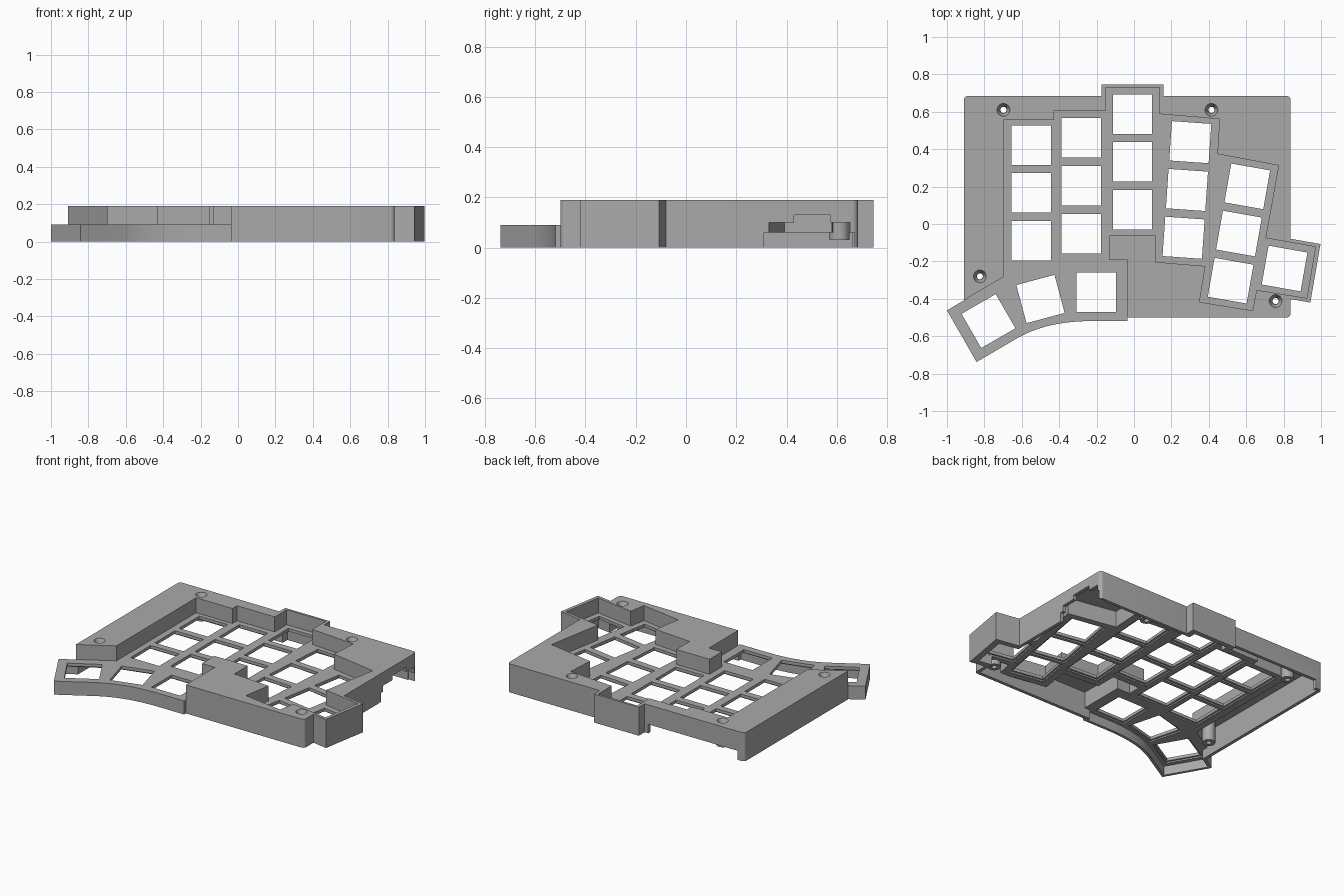
import bpy, bmesh, math
from mathutils import Vector, Matrix

cube = bpy.data.objects.get("Cube")
if cube:
    bpy.data.objects.remove(cube)

TOP, DECK, UNDER, WALL = 0.19, 0.09, 0.06, 0.022

grey = bpy.data.materials.new("plain grey")
grey.use_nodes = True
grey.diffuse_color = (0.4, 0.4, 0.4, 1)
grey.node_tree.nodes["Principled BSDF"].inputs["Base Color"].default_value = (0.4, 0.4, 0.4, 1)


def finish(name, bm):
    bmesh.ops.recalc_face_normals(bm, faces=bm.faces)
    mesh = bpy.data.meshes.new(name)
    bm.to_mesh(mesh)
    bm.free()
    mesh.materials.append(grey)
    ob = bpy.data.objects.new(name, mesh)
    bpy.context.collection.objects.link(ob)
    return ob


def prism(name, pts, z0, z1):
    bm = bmesh.new()
    face = bm.faces.new([bm.verts.new((x, y, z0)) for x, y in pts])
    up = bmesh.ops.extrude_face_region(bm, geom=[face])["geom"]
    bmesh.ops.translate(bm, vec=(0, 0, z1 - z0),
                        verts=[v for v in up if isinstance(v, bmesh.types.BMVert)])
    return finish(name, bm)


def boxes(name, places, size, z0, z1):
    bm = bmesh.new()
    for x, y, turn in places:
        m = (Matrix.Translation((x, y, (z0 + z1) / 2))
             @ Matrix.Rotation(math.radians(turn), 4, 'Z')
             @ Matrix.Diagonal((size, size, z1 - z0, 1)))
        bmesh.ops.create_cube(bm, size=1, matrix=m)
    return finish(name, bm)


def cylinders(name, places, r0, r1, z0, z1):
    bm = bmesh.new()
    for x, y in places:
        bmesh.ops.create_cone(bm, cap_ends=True, segments=32, radius1=r0, radius2=r1,
                              depth=z1 - z0, matrix=Matrix.Translation((x, y, (z0 + z1) / 2)))
    return finish(name, bm)


def rect(x0, x1, y0, y1):
    return [(x0, y0), (x1, y0), (x1, y1), (x0, y1)]


def round_rect(x0, x1, y0, y1, r, steps=5):
    pts = []
    for i, (cx, cy) in enumerate(rect(x0 + r, x1 - r, y0 + r, y1 - r)):
        for k in range(steps + 1):
            a = math.pi + (i + k / steps) * math.pi / 2
            pts.append((cx + r * math.cos(a), cy + r * math.sin(a)))
    return pts


def offset(pts, d):
    """Mitred offset of a polygon, outwards for positive d."""
    p = [Vector(q) for q in pts]
    n = len(p)
    area = sum(p[i - 1].x * p[i].y - p[i].x * p[i - 1].y for i in range(n))
    d = d if area > 0 else -d
    out = []
    for i in range(n):
        a = (p[i] - p[i - 1]).normalized()
        b = (p[(i + 1) % n] - p[i]).normalized()
        na, nb = Vector((a.y, -a.x)), Vector((b.y, -b.x))
        out.append(tuple(p[i] + (na + nb) * d / (1 + na.dot(nb))))
    return out


def combine(target, tool, op):
    mod = target.modifiers.new(op, 'BOOLEAN')
    mod.operation, mod.object, mod.solver = op, tool, 'EXACT'
    bpy.context.view_layer.objects.active = target
    bpy.ops.object.modifier_apply(modifier=mod.name)
    bpy.data.objects.remove(tool)


# Outlines: curved thumb wing, then the stepped key recess that runs into it
start, bend, end = Vector((-0.227, -0.519)), Vector((-0.465, -0.519)), Vector((-0.623, -0.61))
curve = []
for k in range(13):
    t = k / 12
    curve.append(tuple(start * (1 - t) ** 2 + bend * 2 * t * (1 - t) + end * t * t))
wing_edge = [(-0.035, -0.519)] + curve + [(-0.842, -0.738), (-1.0, -0.462)]
wing = wing_edge + [(-0.698, -0.283), (-0.035, -0.193)]
recess = wing_edge + [
    (-0.698, -0.283), (-0.698, 0.556), (-0.43, 0.556), (-0.43, 0.604), (-0.152, 0.604),
    (-0.152, 0.73), (0.136, 0.73), (0.136, 0.588), (0.457, 0.561), (0.446, 0.374),
    (0.773, 0.313), (0.703, -0.075), (0.97, -0.122), (0.924, -0.396), (0.655, -0.353),
    (0.634, -0.463), (0.35, -0.417), (0.382, -0.225), (0.115, -0.203), (0.115, -0.062),
    (-0.13, -0.062), (-0.13, -0.193), (-0.035, -0.193)]
side_bump = [(0.7, -0.055), (0.997, -0.107), (0.943, -0.42), (0.7, -0.377)]

# Solid body with its bumps and low wing
case = prism("keyboard_case", round_rect(-0.91, 0.838, -0.5, 0.684, 0.022), 0, TOP)
for pts, top in ((rect(-0.174, 0.158, 0.5, 0.745), TOP), (side_bump, TOP), (wing, DECK)):
    combine(case, prism("addition", pts, 0, top), 'UNION')

# Recess above the key deck
combine(case, prism("recess_cutter", recess, DECK, 0.4), 'DIFFERENCE')

# Hollow underside, leaving walls around the recess
hollow = prism("hollow_cutter", rect(-0.91 + WALL, 0.838 - WALL, -0.5 + WALL, 0.684 - WALL),
               -0.1, TOP - WALL)
combine(hollow, prism("recess_wall", offset(recess, WALL), UNDER, 0.4), 'DIFFERENCE')
combine(case, hollow, 'DIFFERENCE')
combine(case, prism("deck_cutter", offset(recess, -0.018), -0.11, UNDER + 0.001), 'DIFFERENCE')

# Key openings, with wider pockets below
keys = [(-0.203, -0.365, 0), (-0.5, -0.401, 15), (-0.778, -0.519, 30), (0.805, -0.238, -10)]
for x, y, turn in ((-0.55, 0.166, 0), (-0.281, 0.204, 0), (-0.008, 0.332, 0),
                   (0.283, 0.182, -4), (0.561, -0.051, -10)):
    a = math.radians(turn)
    for k in (-1, 0, 1):
        keys.append((x - k * 0.256 * math.sin(a), y + k * 0.256 * math.cos(a), turn))
combine(case, boxes("key_cutter", keys, 0.211, -0.2, 0.3), 'DIFFERENCE')
combine(case, boxes("pocket_cutter", keys, 0.235, 0.02, 0.07), 'DIFFERENCE')

# Port opening in the right wall
for y0, y1, z in ((0.31, 0.67, 0.06), (0.33, 0.655, 0.1), (0.43, 0.575, 0.13)):
    combine(case, prism("port_cutter", rect(0.79, 0.9, y0, y1), -0.1, z), 'DIFFERENCE')

# Shallow opening in the back wall
combine(case, prism("back_cutter", rect(-0.86, -0.2, 0.65, 0.8), -0.1, 0.06), 'DIFFERENCE')

# Screw posts with countersunk holes
screws = [(-0.698, 0.61), (0.414, 0.61), (-0.824, -0.28), (0.757, -0.412)]
combine(case, cylinders("screw_posts", screws, 0.04, 0.04, 0.03, TOP - 0.01), 'UNION')
combine(case, cylinders("screw_cutter", screws, 0.016, 0.016, -0.1, 0.3), 'DIFFERENCE')
combine(case, cylinders("sink_cutter", screws, 0.018, 0.036, 0.15, TOP + 0.004), 'DIFFERENCE')

# Keep one material and crisp edges
case.data.materials.clear()
case.data.materials.append(grey)
for p in case.data.polygons:
    p.material_index = 0
case.select_set(True)
bpy.context.view_layer.objects.active = case
bpy.ops.object.shade_smooth_by_angle(angle=math.radians(25))
